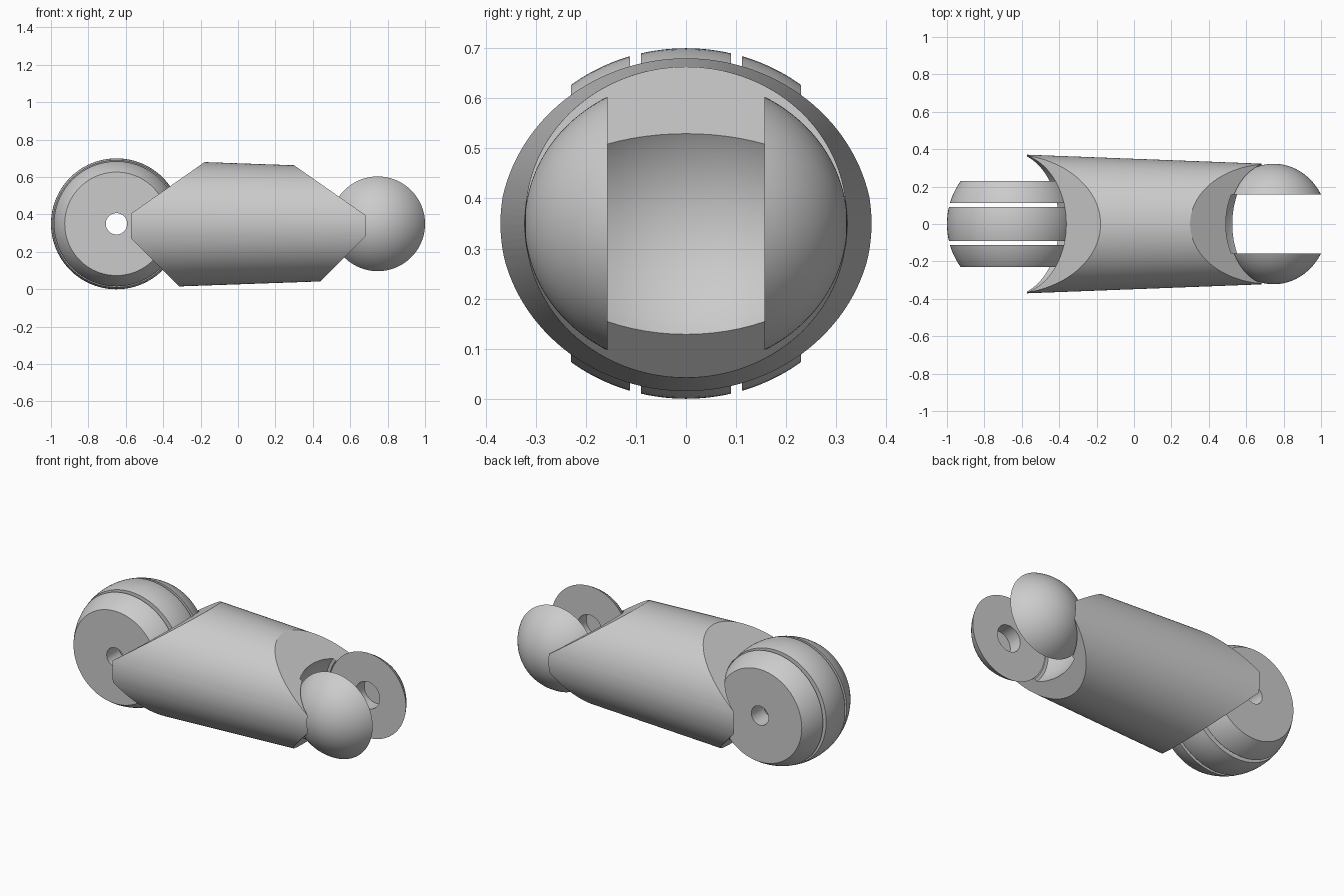
import bpy, bmesh, math
from mathutils import Vector

if "Cube" in bpy.data.objects:
    bpy.data.objects.remove(bpy.data.objects["Cube"], do_unlink=True)

grey = bpy.data.materials.new("light_grey")
grey.use_nodes = True
grey.diffuse_color = (0.6, 0.6, 0.6, 1)
grey.node_tree.nodes["Principled BSDF"].inputs["Base Color"].default_value = (0.6, 0.6, 0.6, 1)

SQUASH = 0.928                      # height of every section against its width
KNUCKLE = Vector((-0.65, 0, 0.35))  # large joint centre
FORK = Vector((0.747, 0, 0.35))     # small joint centre
SEGS = 96


def add_object(name, bm):
    bmesh.ops.recalc_face_normals(bm, faces=bm.faces)
    mesh = bpy.data.meshes.new(name)
    bm.to_mesh(mesh)
    bm.free()
    mesh.materials.append(grey)
    obj = bpy.data.objects.new(name, mesh)
    bpy.context.collection.objects.link(obj)
    return obj


def smooth(obj):
    bpy.ops.object.select_all(action='DESELECT')
    obj.select_set(True)
    bpy.context.view_layer.objects.active = obj
    bpy.ops.object.shade_smooth_by_angle(angle=math.radians(25))


def arc(radius, half_width, y0, y1, steps=12):
    """Points (r, y) on an ellipsoid between two y positions."""
    t0, t1 = math.asin(y0 / half_width), math.asin(y1 / half_width)
    ts = [t0 + (t1 - t0) * i / steps for i in range(steps + 1)]
    return [(radius * max(0, math.cos(t)), half_width * math.sin(t)) for t in ts]


def lathe(name, profile, centre, closed=False):
    """Turn (r, y) points around the y axis through centre."""
    bm = bmesh.new()
    verts = [bm.verts.new((r, y, 0)) for r, y in profile]
    edges = [bm.edges.new(p) for p in zip(verts, verts[1:])]
    if closed:
        edges.append(bm.edges.new((verts[-1], verts[0])))
    bmesh.ops.spin(bm, geom=verts + edges, cent=(0, 0, 0), axis=(0, 1, 0),
                   angle=math.tau, steps=SEGS)
    bmesh.ops.remove_doubles(bm, verts=bm.verts, dist=1e-5)
    bmesh.ops.translate(bm, verts=bm.verts, vec=centre)
    return add_object(name, bm)


# Knuckle: three separate slices of a flattened ball with an axle hole
BORE = 0.057
for name, y0, y1 in (("knuckle_disc_right", -0.23, -0.112),
                     ("knuckle_disc_middle", -0.09, 0.09),
                     ("knuckle_disc_left", 0.112, 0.23)):
    ring = [(BORE, y0)] + arc(0.35, 0.375, y0, y1) + [(BORE, y1)]
    smooth(lathe(name, ring, KNUCKLE, closed=True))

# Fork: two ball caps with blind pin holes on their inner faces
for name, side in (("fork_cap_right", -1), ("fork_cap_left", 1)):
    cap = [(0, 0.24), (0.08, 0.24), (0.08, 0.157)] + arc(0.29, 0.322, 0.157, 0.322, 20)
    smooth(lathe(name, [(r, side * y) for r, y in cap], FORK))

# Body: tapered oval tube cut to a wedge at both ends
bm = bmesh.new()
rings = []
for x in (-0.75, 0.85):
    rad = 0.3236 - 0.0354 * x
    rings.append([bm.verts.new((x, rad / SQUASH * math.cos(a), 0.35 + rad * math.sin(a)))
                  for a in (math.tau * i / 128 for i in range(128))])
for i in range(128):
    j = (i + 1) % 128
    bm.faces.new((rings[0][i], rings[0][j], rings[1][j], rings[1][i]))
for r in rings:
    bm.faces.new(r)
for centre, d in ((KNUCKLE, -1), (FORK, 1)):
    for normal in ((d * 0.70, 0, 1), (d, 0, -1)):
        cut = bmesh.ops.bisect_plane(bm, geom=bm.verts[:] + bm.edges[:] + bm.faces[:],
                                     plane_co=centre, plane_no=normal, clear_outer=True)
        rim = [e for e in cut["geom_cut"] if isinstance(e, bmesh.types.BMEdge)]
        bmesh.ops.holes_fill(bm, edges=rim, sides=0)
body = add_object("body", bm)

# Sockets: a plain ball at the knuckle, a stepped ball at the fork
fork_socket = (arc(0.294, 0.331, -0.331, -0.157) + arc(0.313, 0.337, -0.157, 0.157)
               + arc(0.294, 0.331, 0.157, 0.331))
cutters = [lathe("knuckle_socket", arc(0.352, 0.38, -0.38, 0.38, 40), KNUCKLE),
           lathe("fork_socket", fork_socket, FORK)]
bpy.ops.object.select_all(action='DESELECT')
bpy.context.view_layer.objects.active = body
body.select_set(True)
for cutter in cutters:
    cutter.hide_render = True
    mod = body.modifiers.new(cutter.name, 'BOOLEAN')
    mod.operation, mod.solver, mod.object = 'DIFFERENCE', 'EXACT', cutter
    bpy.ops.object.modifier_apply(modifier=mod.name)
    bpy.data.objects.remove(cutter, do_unlink=True)
smooth(body)
